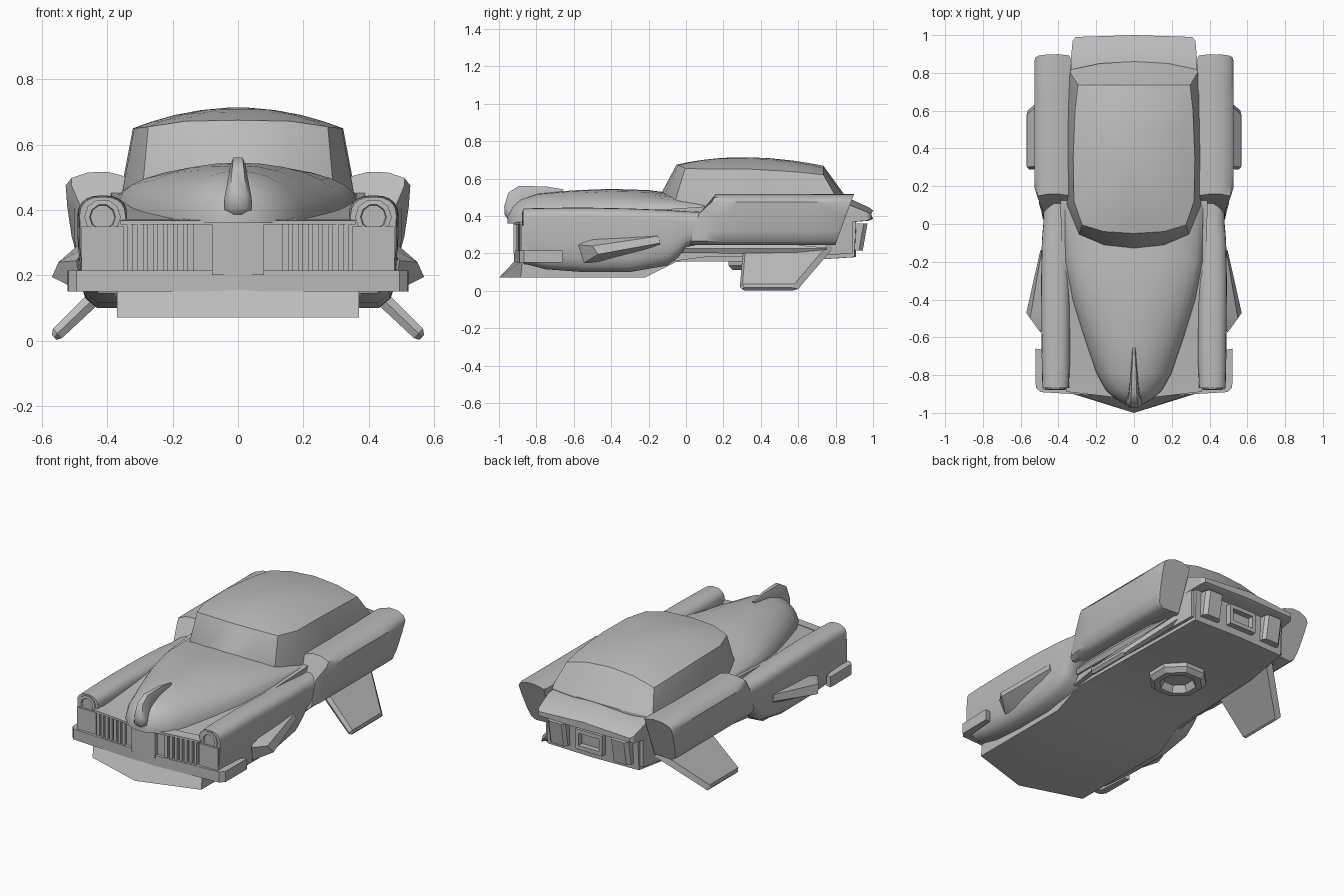
import bpy, bmesh
from math import sin, cos, pi

if "Cube" in bpy.data.objects:
    bpy.data.objects.remove(bpy.data.objects["Cube"])

# dark grey paint for every part
paint = bpy.data.materials.new("dark_grey")
paint.diffuse_color = (.5, .5, .5, 1)
paint.use_nodes = True
paint.node_tree.nodes["Principled BSDF"].inputs["Base Color"].default_value = paint.diffuse_color


def loft(name, rings, mirror=False, angle=30, bevel=0):
    """Skin closed rings of equal length and cap both ends."""
    bm = bmesh.new()
    vs = [[bm.verts.new(p) for p in r] for r in rings]
    n = len(vs[0])
    for a, b in zip(vs, vs[1:]):
        for i in range(n):
            bm.faces.new((a[i], a[(i + 1) % n], b[(i + 1) % n], b[i]))
    bm.faces.new(vs[0])
    bm.faces.new(vs[-1])
    bmesh.ops.recalc_face_normals(bm, faces=bm.faces)
    me = bpy.data.meshes.new(name)
    bm.to_mesh(me)
    bm.free()
    me.materials.append(paint)
    ob = bpy.data.objects.new(name, me)
    bpy.context.collection.objects.link(ob)
    if mirror:
        ob.modifiers.new("Mirror", 'MIRROR')
    if bevel:
        b = ob.modifiers.new("Bevel", 'BEVEL')
        b.width, b.segments = bevel, 1
    bpy.ops.object.select_all(action='DESELECT')
    bpy.context.view_layer.objects.active = ob
    ob.select_set(True)
    bpy.ops.object.shade_smooth_by_angle(angle=angle * pi / 180)
    return ob


def box(name, x0, x1, y0, y1, z0, z1, **kw):
    return loft(name, [[(x0, y, z0), (x1, y, z0), (x1, y, z1), (x0, y, z1)] for y in (y0, y1)], **kw)


def slab(w, ye, yc, zb, zt, yt=None, crown=0):
    """Six-point cross ring; the centre may stand forward of the sides."""
    te, tc = yt or (ye, yc)
    return [(-w, ye, zb), (0, yc, zb), (w, ye, zb), (w, te, zt), (0, tc, zt + crown), (-w, te, zt)]


# central body and stepped belly
loft("body", [slab(.38, -.865, -.905, .14, .365), slab(.38, -.5, -.5, .14, .395),
              slab(.38, -.2, -.2, .14, .43), slab(.39, .1, .1, .18, .45),
              slab(.36, .6, .6, .18, .48), slab(.33, .89, .9, .2, .42)])
loft("belly", [slab(.37, -.885, -1, .07, .16, (-.875, -.915)), slab(.37, -.22, -.22, .07, .2),
               slab(.36, -.05, -.05, .155, .3), slab(.34, .6, .6, .16, .3),
               slab(.31, .9, .91, .18, .38, (.91, .93))])

# domed hood
hood = []
for y, w, zb, zt in [(-.955, .045, .36, .41), (-.925, .1, .36, .455), (-.88, .15, .36, .49), (-.79, .2, .36, .52),
                     (-.6, .265, .375, .537), (-.4, .325, .405, .545), (-.2, .362, .43, .538), (.1, .375, .435, .5)]:
    hood.append([(w * cos(i * pi / 14), y, zb + (zt - zb) * sin(i * pi / 14)) for i in range(15)])
loft("hood", hood)


# front fenders with rounded crests
def fender_ring(y, xi, xo, zb, zt):
    r, c, h = (xo - xi) / 2, (xo + xi) / 2, .055
    pts = []
    for i in range(11):
        k = cos(i * pi / 10)
        pts.append((c + r * (1 if k > 0 else -1) * abs(k) ** .8, y, zt - h + h * sin(i * pi / 10) ** .9 if 0 < i < 10
                    else zt - h))
    d = zt - h - zb
    return pts + [(xi, y, zb), (xo - .06, y, zb), (xo - .025, y, zb + .1 * d), (xo - .01, y, zb + .25 * d),
                  (xo - .002, y, zb + .5 * d)]


loft("front_fender", [fender_ring(*s) for s in [
    (-.868, .345, .485, .145, .44), (-.75, .34, .488, .115, .443), (-.55, .34, .49, .1, .445),
    (-.3, .34, .492, .1, .44), (-.1, .34, .488, .135, .432), (-.04, .34, .484, .18, .428),
    (.0, .34, .48, .235, .425), (.08, .34, .48, .25, .422), (.22, .34, .47, .25, .42)]], mirror=True, angle=45)

# rear pods: the sides swell out of the fender, the tail is raked
pod_section = [(.335, .50), (.40, .517), (.46, .515), (.51, .498), (.528, .475), (.523, .41), (.51, .32), (.495, .265),
               (.465, .245), (.34, .25)]
pod = []
for t in (0, .08, .2, .4, .7, .97, 1):
    ring = []
    for x, z in pod_section:
        top = z > .45
        y0 = .12 + .5 * (z - .44) if top else .02 + .3 * (z - .25)
        y1 = .8 + .37 * (z - .25)
        if t == 1:
            x = .43 + (x - .43) * .92
        elif t < .2:
            x = min(x, (.51 if top else .482) + .25 * t)
        ring.append((x, y0 + (y1 - y0) * t, z))
    pod.append(ring)
loft("rear_pod", pod, mirror=True, angle=42)

# glasshouse: base ring, roof rim, then crowned roof rings
base = [(0, -.13, .525), (.16, -.11, .52), (.29, -.055, .49), (.355, .1, .45), (.36, .4, .45), (.355, .7, .46),
        (.345, .815, .48), (.18, .85, .49), (0, .86, .495)]
rim = [(0, -.05, .675), (.16, -.04, .672), (.275, -.005, .655), (.318, .12, .65), (.322, .35, .65), (.312, .6, .635),
       (.297, .735, .62), (.16, .735, .655), (0, .735, .668)]


def full(half):
    return half + [(-x, y, z) for x, y, z in half[-2:0:-1]]


def roof(s):
    return [(x * s, .3 + (y - .3) * s, z + (.714 - z) * (1 - s * s)) for x, y, z in full(rim)]


lower = [(x, y, z - .12) for x, y, z in full(base)]
loft("cabin", [lower, full(base)] + [roof(s) for s in (1, .82, .6, .35, .1)], angle=24)

# trunk lid overhang
loft("trunk_lid", [slab(.33, .78, .8, .36, .48), slab(.335, .86, .87, .365, .465, crown=.03),
                   slab(.325, .97, .98, .375, .42, crown=.025), slab(.31, .99, 1, .385, .41, crown=.02)])

# tail panel details: raked lights and a plate frame
loft("tail_light", [[(a, y, .215), (b, y, .215), (b, y + d, .36), (a, y + d, .36)]
                    for a, b, y, d in [(.155, .275, .86, 0), (.155, .275, .925, .025), (.17, .255, .945, .025)]],
     mirror=True)
for z in (.235, .335):
    box("plate_frame_rail", -.09, .09, .9, .945, z - .012, z + .012)
box("plate_frame_post", .07, .09, .9, .945, .235, .335, mirror=True)

# wrap-around bumper
path = [(.49, -.665), (.475, -.85), (.45, -.86), (0, -.885)]
outer = [(.522, -.66), (.52, -.865), (.495, -.89), (0, -.92)]
loft("bumper", [[(*a, .15), (*b, .15), (*b, .215), (*a, .215)] for a, b in zip(path, outer)], mirror=True)

# grille bars under a lip, centre panel, side frames
for i in range(7):
    x = .135 + i * .031
    y = -.905 + x * .1
    box("grille_bar", x, x + .019, y - .014, y + .02, .2, .358, mirror=True)
loft("grille_lip", [[(x, y, .355), (x, y + .06, .355), (x, y + .06, .372), (x, y, .368)]
                    for x, y in ((.07, -.921), (.36, -.888))], mirror=True)
box("grille_centre", -.08, .08, -.922, -.88, .2, .36)
box("grille_side", .35, .48, -.88, -.84, .2, .35, mirror=True)

# headlights
bezel = [[(.415 + r * cos(i * pi / 5), y, .378 + r * sin(i * pi / 5)) for i in range(10)]
         for r, y in [(.056, -.85), (.056, -.874), (.04, -.876), (.037, -.868)]]
loft("headlight", bezel, mirror=True)

# hood ornament: swept blade
orn = []
for (yo, zo), (yi, zi), w in [((-.655, .542), (-.66, .52), .008), ((-.75, .558), (-.76, .5), .015),
                              ((-.895, .56), (-.85, .49), .024), ((-.95, .525), (-.89, .45), .03),
                              ((-.972, .45), (-.91, .41), .042), ((-.97, .405), (-.91, .39), .042),
                              ((-.95, .38), (-.91, .37), .015)]:
    ym, zm = yo * .65 + yi * .35, zo * .65 + zi * .35
    orn.append([(-w * .6, yo, zo), (w * .6, yo, zo), (w, ym, zm), (w, yi, zi), (-w, yi, zi), (-w, ym, zm)])
loft("hood_ornament", orn, angle=55)

# side vents, pointed wedges
loft("side_vent", [[(.47, -.51, .28), (.495, -.575, .245), (.48, -.545, .15), (.45, -.5, .15)],
                   [(.47, -.49, .285), (.55, -.5, .24), (.57, -.47, .195), (.47, -.46, .155)],
                   [(.46, -.15, .298), (.49, -.15, .292), (.496, -.14, .255), (.46, -.14, .23)]], mirror=True)

# splayed landing fins
fin = []
for x, z, y0, y1, t in [(.31, .255, .31, .81, .025), (.553, .022, .29, .61, .02), (.563, .009, .3, .6, .01)]:
    dx, dz = t * .7, t * .72
    fin.append([(min(px, .57), y, max(pz, 0)) for px, y, pz in
                [(x - dx, y0 + .012, z - dz), (x, y0 - .002, z), (x + dx, y0 + .012, z + dz),
                 (x + dx, y1 - .03, z + dz), (x, y1, z), (x - dx, y1 - .03, z - dz)]])
loft("landing_fin", fin, mirror=True, angle=20)

# octagonal thruster under the belly
loft("belly_thruster", [[(r * cos((i + .5) * pi / 4), .38 + r * sin((i + .5) * pi / 4), z) for i in range(8)]
                        for r, z in [(.165, .18), (.165, .135), (.14, .11), (.105, .11), (.085, .15)]], angle=20)

# slim exhaust spears between belly and pods
loft("exhaust_spear", [[(.385 + r * cos(i * pi / 3), y, .225 + r * sin(i * pi / 3)) for i in range(6)]
                       for y, r in [(-.05, .025), (.3, .03), (.6, .022), (.75, .006)]], mirror=True)
